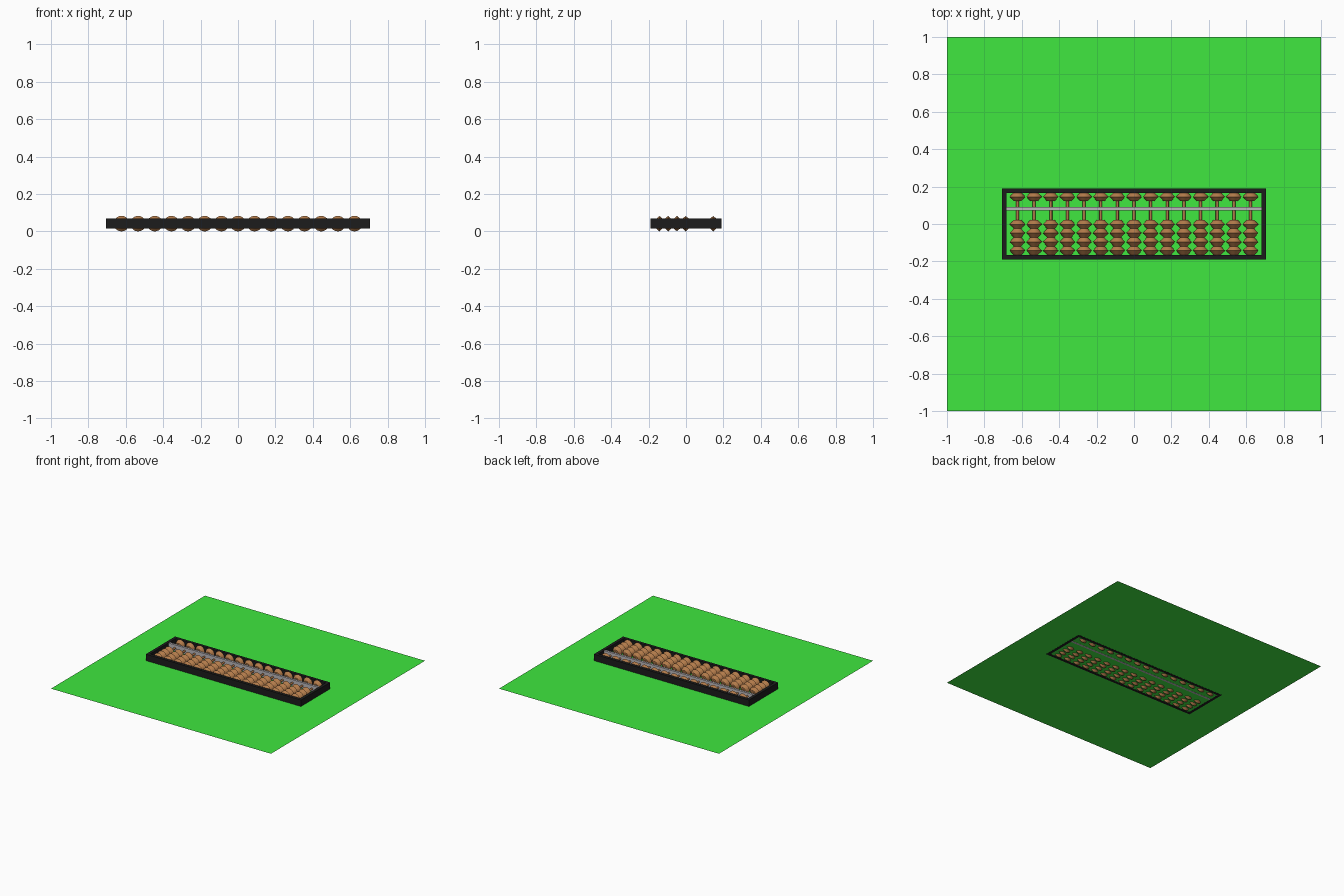
import bpy, bmesh, math
from mathutils import Matrix

if "Cube" in bpy.data.objects:
    bpy.data.objects.remove(bpy.data.objects["Cube"])

ZC = 0.0415           # bead and rod axis height
Z0, Z1 = 0.0165, 0.07  # frame bottom and top


def material(name, rgb):
    m = bpy.data.materials.new(name)
    m.diffuse_color = (*rgb, 1)
    m.use_nodes = True
    m.node_tree.nodes["Principled BSDF"].inputs["Base Color"].default_value = m.diffuse_color
    return m


green = material("green", (0.05, 0.8, 0.05))
black = material("black", (0.012, 0.012, 0.012))
brown = material("brown", (0.45, 0.2, 0.07))
grey = material("grey", (0.5, 0.48, 0.5))


def finish(bm, name, mat, smooth=False):
    bmesh.ops.recalc_face_normals(bm, faces=bm.faces)
    me = bpy.data.meshes.new(name)
    bm.to_mesh(me)
    bm.free()
    for p in me.polygons:
        p.use_smooth = smooth
    me.materials.append(mat)
    ob = bpy.data.objects.new(name, me)
    bpy.context.collection.objects.link(ob)
    return ob


def box(name, x0, x1, y0, y1, z0, z1, mat):
    bm = bmesh.new()
    bmesh.ops.create_cube(bm, size=1, matrix=Matrix.Translation(
        ((x0 + x1) / 2, (y0 + y1) / 2, (z0 + z1) / 2))
        @ Matrix.Diagonal((x1 - x0, y1 - y0, z1 - z0, 1)))
    return finish(bm, name, mat)


def lathe(name, profile, mat, segs):
    # profile of (radius, y) turned around the y axis, ends capped
    bm = bmesh.new()
    rings = [[bm.verts.new((r * math.cos(2 * math.pi * i / segs), y,
                            r * math.sin(2 * math.pi * i / segs)))
              for i in range(segs)] for r, y in profile]
    for a, b in zip(rings, rings[1:]):
        for i in range(segs):
            j = (i + 1) % segs
            bm.faces.new((a[i], a[j], b[j], b[i]))
    bm.faces.new(rings[0])
    bm.faces.new(rings[-1])
    ob = finish(bm, name, mat, True)
    bpy.context.view_layer.objects.active = ob
    ob.select_set(True)
    bpy.ops.object.shade_smooth_by_angle(angle=math.radians(35))
    ob.select_set(False)
    return ob


# Table surface, level with the underside of the frame
bm = bmesh.new()
bmesh.ops.create_grid(bm, x_segments=1, y_segments=1, size=1,
                      matrix=Matrix.Translation((0, 0, Z0 + 0.0008)))
finish(bm, "table_surface", green)

# Frame rails
X, Y, T = 0.705, 0.19, 0.024
for s, n in ((-1, "front"), (1, "back")):
    box(n + "_rail", -X, X, *sorted((s * Y, s * (Y - T))), Z0, Z1, black)
for s, n in ((-1, "left"), (1, "right")):
    box(n + "_rail", *sorted((s * X, s * (X - T))), -Y + T, Y - T, Z0, Z1, black)

# Dividing beam
box("beam", -X + T, X - T, 0.072, 0.09, Z0, Z1 - 0.002, grey)

# Rods and beads, instanced from one mesh each
rod = lathe("rod", [(0.008, -Y + T), (0.008, Y - T)], brown, 12)
bead = lathe("bead", [(0.02, -0.0235), (0.0395, -0.002), (0.0415, 0),
                      (0.0395, 0.002), (0.02, 0.0235)], brown, 24)
bead_ys = [-0.1425 + 0.047 * k for k in range(4)] + [0.1455]


def place(src, name, x, y):
    ob = bpy.data.objects.new(name, src.data)
    ob.location = (x, y, ZC)
    bpy.context.collection.objects.link(ob)


for i in range(15):
    x = (i - 7) * 0.089
    place(rod, f"rod_{i + 1}", x, 0)
    for k, y in enumerate(bead_ys):
        place(bead, f"bead_{i + 1}_{k + 1}", x, y)
bpy.data.objects.remove(rod)
bpy.data.objects.remove(bead)
